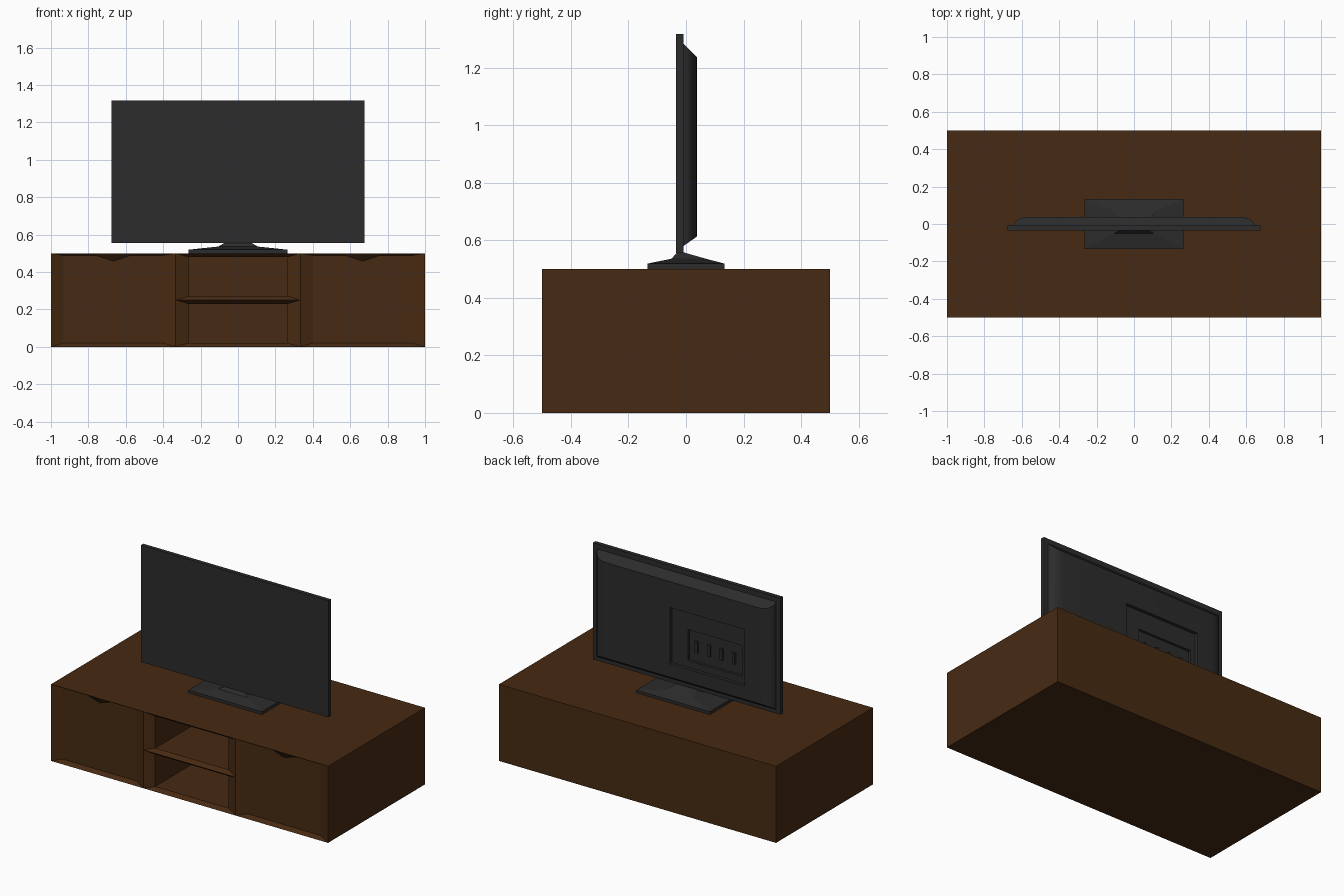
import bpy, bmesh, math

if "Cube" in bpy.data.objects:
    bpy.data.objects.remove(bpy.data.objects["Cube"])


def material(name, rgb):
    m = bpy.data.materials.new(name)
    m.diffuse_color = (*rgb, 1)
    m.use_nodes = True
    m.node_tree.nodes["Principled BSDF"].inputs["Base Color"].default_value = m.diffuse_color
    return m


WOOD = material("dark_wood", (0.062, 0.023, 0.006))
BLACK = material("black_plastic", (0.025, 0.025, 0.025))


def front(x0, x1, z0, z1, y):
    """Rectangle seen from -y, counter-clockwise."""
    return [(x0, y, z0), (x1, y, z0), (x1, y, z1), (x0, y, z1)]


def back(x0, x1, z0, z1, y):
    """Rectangle seen from +y, counter-clockwise."""
    return [(x1, y, z0), (x0, y, z0), (x0, y, z1), (x1, y, z1)]


def flat(hx, y0, y1, z):
    """Rectangle seen from above, counter-clockwise."""
    return [(-hx, y0, z), (hx, y0, z), (hx, y1, z), (-hx, y1, z)]


def loft(bm, rings, start=False, end=True):
    """Join rings of points with quads; optionally cap both ends."""
    vs = [[bm.verts.new(p) for p in r] for r in rings]
    for a, b in zip(vs, vs[1:]):
        n = len(a)
        for i in range(n):
            j = (i + 1) % n
            bm.faces.new((a[i], a[j], b[j], b[i]))
    if start:
        bm.faces.new(vs[0][::-1])
    if end:
        bm.faces.new(vs[-1])


def finish(bm, name, mat, smooth=False):
    bmesh.ops.remove_doubles(bm, verts=bm.verts, dist=1e-5)
    me = bpy.data.meshes.new(name)
    bm.to_mesh(me)
    bm.free()
    me.materials.append(mat)
    ob = bpy.data.objects.new(name, me)
    bpy.context.collection.objects.link(ob)
    if smooth:
        bpy.context.view_layer.objects.active = ob
        ob.select_set(True)
        bpy.ops.object.shade_smooth_by_angle(angle=math.radians(30))
        ob.select_set(False)
    return ob


# Cabinet shell, two open shelves with sloped rims
F, IN, BX, BZ = -0.5, -0.475, 0.068, 0.02
C = 1 / 3
cab = bmesh.new()
loft(cab, [back(-1, 1, 0, 0.5, F), back(-1, 1, 0, 0.5, 0.5)])
for z in (0, 0.25):
    inner = (-C + BX, C - BX, z + BZ, z + 0.25 - BZ)
    loft(cab, [front(-C, C, z, z + 0.25, F), front(*inner, IN), front(*inner, 0.45)])


# Door recesses: the upper slope dips into a V-shaped finger grip
def door_outline(x0, x1, z0, z1, y, dip):
    c = (x0 + x1) / 2
    return [(x0, y, z0), (x1, y, z0), (x1, y, z1), (c + 0.09, y, z1),
            (c, y, z1 - dip), (c - 0.09, y, z1), (x0, y, z1)]


for side, x0, x1 in (("left", -1, -C), ("right", C, 1)):
    inner = door_outline(x0 + BX, x1 - BX, BZ, 0.5 - 0.012, IN, 0.03)
    loft(cab, [door_outline(x0, x1, 0, 0.5, F, 0), inner], end=False)
    door = bmesh.new()
    loft(door, [inner])
    finish(door, side + "_door", WOOD)
finish(cab, "cabinet", WOOD)

# Screen panel
bm = bmesh.new()
size = (-0.677, 0.677, 0.555, 1.316)
loft(bm, [back(*size, -0.035), back(*size, -0.009)], start=True)
finish(bm, "screen_panel", BLACK)

# Rear housing: rounded sides, sloped top and bottom, stepped socket recess
rings = []
for i in range(7):
    a = i / 6 * math.pi / 2
    t = math.sin(a)
    w = 0.56 + 0.085 * math.cos(a)
    rings.append(back(-w, w, 0.58 + 0.033 * t, 1.283 - 0.046 * t, -0.009 + 0.047 * t))
outer, sock = (-0.45, 0.09, 0.70, 1.068), (-0.415, -0.025, 0.745, 0.947)
rings += [back(*outer, 0.038), back(*outer, 0.017), back(*sock, 0.017), back(*sock, 0.0)]
bm = bmesh.new()
loft(bm, rings)
finish(bm, "rear_housing", BLACK, smooth=True)

# Row of sockets
bm = bmesh.new()
for i in range(4):
    x = -0.08 - 0.09 * i
    s = (x - 0.01, x + 0.01, 0.805, 0.88)
    loft(bm, [back(*s, 0.0), back(*s, 0.012)])
finish(bm, "sockets", BLACK)

# Stand: low pyramid foot rising into the neck under the panel
bm = bmesh.new()
loft(bm, [flat(0.265, -0.133, 0.133, 0.5), flat(0.265, -0.133, 0.133, 0.519),
          flat(0.105, -0.05, 0.068, 0.536), flat(0.07, -0.032, -0.005, 0.557)], start=True)
finish(bm, "stand", BLACK)
